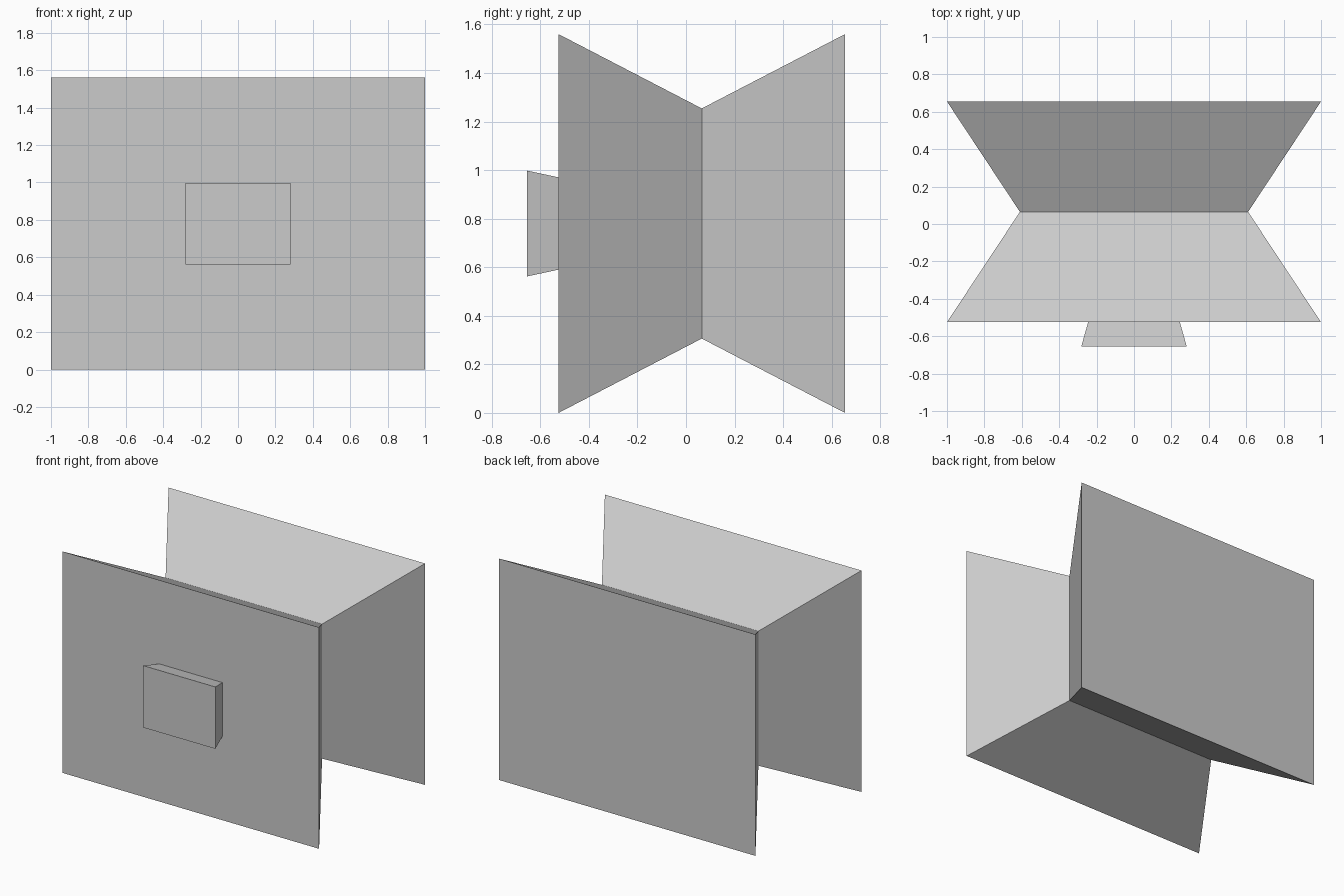
import bpy, bmesh

if "Cube" in bpy.data.objects:
    bpy.data.objects.remove(bpy.data.objects["Cube"])

MID_Z = 0.78


def loft(name, sections):
    """Join rectangular sections (y, half width, half height) into a closed solid."""
    bm = bmesh.new()
    rings = []
    for y, hw, hh in sections:
        rings.append([bm.verts.new((sx * hw, y, MID_Z + sz * hh))
                      for sx, sz in ((-1, -1), (1, -1), (1, 1), (-1, 1))])
    for a, b in zip(rings, rings[1:]):
        for i in range(4):
            j = (i + 1) % 4
            bm.faces.new((a[i], a[j], b[j], b[i]))
    bm.faces.new(rings[0])
    bm.faces.new(rings[-1])
    bmesh.ops.recalc_face_normals(bm, faces=bm.faces)
    mesh = bpy.data.meshes.new(name)
    bm.to_mesh(mesh)
    bm.free()
    obj = bpy.data.objects.new(name, mesh)
    bpy.context.collection.objects.link(obj)
    return obj


# Main body: wide front and back faces pinched to a narrow waist
loft("pinched_body", [(-0.525, 1.0, 0.78), (0.065, 0.61, 0.474), (0.655, 1.0, 0.78)])

# Small flared block on the middle of the front face
loft("front_block", [(-0.655, 0.282, 0.218), (-0.525, 0.245, 0.19)])
